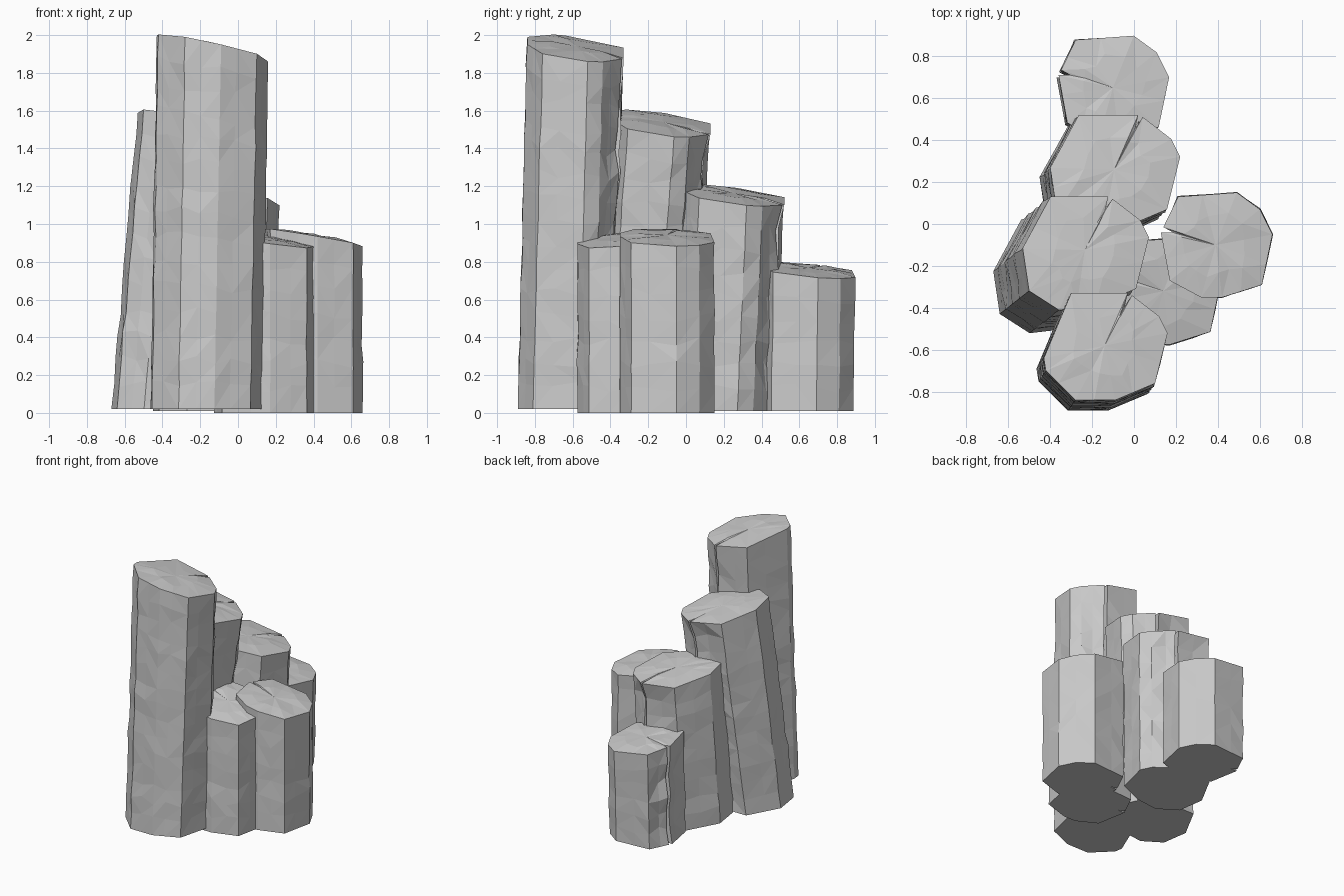
import bpy
import bmesh
import random
from math import sin
from mathutils import Vector

random.seed(4)

default_cube = bpy.data.objects.get("Cube")
if default_cube:
    bpy.data.objects.remove(default_cube, do_unlink=True)

# One stone colour for the whole cluster
stone = bpy.data.materials.new("grey stone")
stone.use_nodes = True
colour = (0.6, 0.6, 0.6, 1)
stone.diffuse_color = colour
bsdf = stone.node_tree.nodes["Principled BSDF"]
bsdf.inputs["Base Color"].default_value = colour
bsdf.inputs["Roughness"].default_value = 0.9

# Column outlines around their own centre, each with one narrow crack
TALL = [(-.16, .25), (-.29, -.06), (-.28, -.12), (-.14, -.26), (.05, -.26),
        (.24, -.18), (.30, .06), (.26, .14), (.13, .24), (.095, .185), (.11, .25)]
MIDDLE = TALL[:1] + [(-.29, .01), (-.26, -.19), (-.12, -.28)] + TALL[4:]
SHORT = [(-.18, .23), (-.25, .085), (-.205, .06), (-.262, .06), (-.22, -.17),
         (-.07, -.25), (.03, -.25), (.22, -.19), (.27, .05), (.21, .17), (.10, .25)]


def jitter(amount):
    return random.uniform(-amount, amount)


def with_midpoints(outline):
    """Add a point in the middle of every long edge."""
    points = []
    for i, corner in enumerate(outline):
        a, b = Vector(corner), Vector(outline[(i + 1) % len(outline)])
        points.append(a)
        if (b - a).length > 0.15:
            points.append(a.lerp(b, random.uniform(0.4, 0.6)))
    return points


def bridge(bm, lower, upper):
    """Join two rings with triangles so that the stone looks chipped."""
    n = len(lower)
    for i in range(n):
        j = (i + 1) % n
        a, b, c, d = lower[i], lower[j], upper[j], upper[i]
        if random.random() < 0.5:
            faces = ((a, b, c), (a, c, d))
        else:
            faces = ((a, b, d), (b, c, d))
        for face in faces:
            bm.faces.new(face)


def column(name, outline, centre, height, slope, lean, size=1, base=0.01):
    """Leaning many-sided column with a tilted, slightly domed top."""
    bm = bmesh.new()
    points = [p * size for p in with_midpoints(outline)]
    crack = min(points, key=lambda p: p.length)
    middle, lean, slope = Vector(centre), Vector(lean), Vector(slope)
    steps = max(6, round(height / 0.13))
    rings = []
    for k in range(steps + 1):
        t = k / steps
        inner = 0 < k < steps
        ring = []
        wobble = 0.008 * sin(k * 2.1 + height * 5)
        # The stone is broken away around the crack
        chip = random.uniform(0, 0.12)
        for p in points:
            scale = 1
            if inner:
                scale += wobble + jitter(0.014)
                if (p - crack).length < 0.17:
                    scale -= chip + jitter(0.02)
            xy = middle + lean * (1 - t) + p * scale
            top = height + slope.dot(p)
            z = base + (top - base) * t + (jitter(0.025) if inner else 0)
            ring.append(bm.verts.new((xy.x, xy.y, z)))
        rings.append(ring)
    for lower, upper in zip(rings, rings[1:]):
        bridge(bm, lower, upper)

    # Broken top
    cap = []
    for p in points:
        q = p.normalized() * size * random.uniform(0.13, 0.17)
        z = height + slope.dot(q) + 0.012 + jitter(0.006)
        cap.append(bm.verts.new((middle.x + q.x, middle.y + q.y, z)))
    bridge(bm, rings[-1], cap)
    peak = bm.verts.new((middle.x, middle.y, height + 0.012))
    for i, v in enumerate(cap):
        bm.faces.new((v, cap[(i + 1) % len(cap)], peak))

    # Flat underside
    bm.faces.new(rings[0][::-1])
    bmesh.ops.recalc_face_normals(bm, faces=bm.faces)
    mesh = bpy.data.meshes.new(name)
    bm.to_mesh(mesh)
    bm.free()
    mesh.materials.append(stone)
    obj = bpy.data.objects.new(name, mesh)
    bpy.context.collection.objects.link(obj)


# Row of columns stepping down towards the back
column("tallest_column", TALL, (-.14, -.58), 1.93, (-.21, -.12), (-.035, -.05), base=0.02)
column("second_column", MIDDLE, (-.235, -.125), 1.53, (-.20, -.12), (-.14, -.11), 1.02, 0.02)
column("third_column", MIDDLE, (-.095, .258), 1.15, (-.14, -.12), (-.05, -.05), 1.05)
column("back_column", SHORT, (-.1, .65), .755, (-.13, -.10), (-.01, -.01), 0.99)

# Pair of low columns on the left side
column("side_column", SHORT, (.39, -.1), .93, (-.17, -.04), (0, 0), base=0)
column("low_front_column", SHORT, (.14, -.32), .92, (-.14, .08), (0, 0), 1.02, 0)
